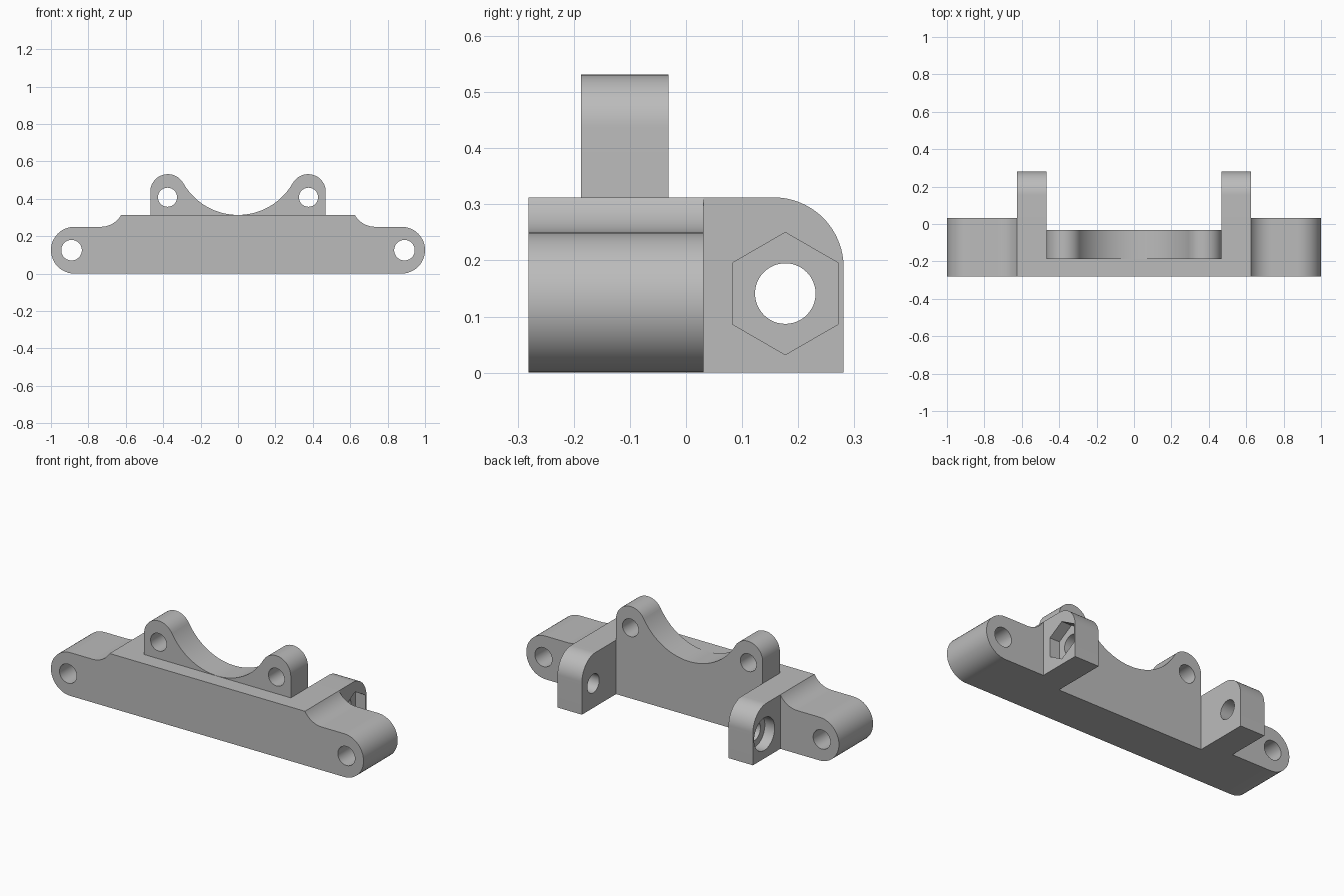
import bpy, bmesh
from math import sin, cos, pi, radians, atan2, degrees, hypot, sqrt
from mathutils import Vector

if "Cube" in bpy.data.objects:
    bpy.data.objects.remove(bpy.data.objects["Cube"])

grey = bpy.data.materials.new("plain grey")
grey.use_nodes = True
grey.diffuse_color = (0.5, 0.5, 0.5, 1)
grey.node_tree.nodes["Principled BSDF"].inputs["Base Color"].default_value = (0.5, 0.5, 0.5, 1)


def arc(cx, cz, r, start, end, steps=24):
    """Points along an arc, angles in degrees."""
    angles = [radians(start + (end - start) * i / steps) for i in range(steps + 1)]
    return [(cx + r * cos(a), cz + r * sin(a)) for a in angles]


def ring(cx, cz, r, sides=48):
    """Closed polygon with a corner at the top."""
    return arc(cx, cz, r, 90, 450, sides)[:-1]


def extrude(name, profile, axis, start, end):
    """Prism of a profile (across, up) along x or y."""
    def place(p, d):
        return Vector((p[0], d, p[1]) if axis == "y" else (d, p[0], p[1]))
    bm = bmesh.new()
    face = bm.faces.new([bm.verts.new(place(p, start)) for p in profile])
    out = bmesh.ops.extrude_face_region(bm, geom=[face])
    verts = [v for v in out["geom"] if isinstance(v, bmesh.types.BMVert)]
    bmesh.ops.translate(bm, verts=verts, vec=place((0, 0), end - start))
    bmesh.ops.recalc_face_normals(bm, faces=bm.faces)
    mesh = bpy.data.meshes.new(name)
    bm.to_mesh(mesh)
    bm.free()
    mesh.materials.append(grey)
    obj = bpy.data.objects.new(name, mesh)
    bpy.context.collection.objects.link(obj)
    return obj


def cut(obj, cutter):
    """Subtract the cutter and discard it."""
    mod = obj.modifiers.new("cut", "BOOLEAN")
    mod.operation, mod.solver, mod.object = "DIFFERENCE", "EXACT", cutter
    bpy.context.view_layer.objects.active = obj
    bpy.ops.object.modifier_apply(modifier=mod.name)
    bpy.data.objects.remove(cutter)


def mirrored(half):
    """Right half running to the centre line, completed on the left."""
    return half + [(-x, z) for x, z in reversed(half) if x > 1e-5]


FRONT, BACK, MID = -0.281, 0.031, -0.031
TOP, ARM, INNER, OUTER = 0.3125, 0.125, 0.469, 0.625

# Base bar: round ends, concave steps up to the raised middle
fillet = 0.125
dx = sqrt(fillet ** 2 - (fillet - (TOP - 2 * ARM)) ** 2)
step_x = OUTER + dx
step_end = -90 - degrees(atan2(dx, fillet - (TOP - 2 * ARM)))
half = arc(1 - ARM, ARM, ARM, -90, 90) + arc(step_x, 2 * ARM + fillet, fillet, -90, step_end, 12)
base = extrude("base_bar", mirrored(half), "y", FRONT, BACK)
notch = [(-INNER, -1), (INNER, -1), (INNER, 1), (-INNER, 1)]
cut(base, extrude("notch_cutter", notch, "y", MID, 1))
for side in (-1, 1):
    cut(base, extrude("hole_cutter", ring(side * 0.89, ARM, 0.055), "y", -1, 1))

# Cradle: two rounded ears blending into a wide saddle curve
ear_x, ear_z, ear_r = 0.375, 0.4375, 0.094
drop = ear_z - TOP
saddle_r = (ear_x ** 2 + drop ** 2 - ear_r ** 2) / (2 * (ear_r + drop))
saddle_z = TOP + saddle_r
tangent = degrees(atan2(saddle_z - ear_z, ear_x))
half = [(INNER, TOP)] + arc(ear_x, ear_z, ear_r, 0, 180 - tangent)
half += arc(0, saddle_z + 0.001, saddle_r, -tangent, -90, 32)
cradle = extrude("cradle", mirrored(half), "y", -0.1875, MID)
for side in (-1, 1):
    cut(cradle, extrude("hole_cutter", ring(side * 0.377, 0.408, 0.051), "y", -1, 1))

# Rear lugs: cross hole, with a hex pocket on one and a round pocket on the other
lug_profile = [(BACK, 0), (0.281, 0)] + arc(0.156, TOP - 0.125, 0.125, 0, 90) + [(BACK, TOP)]
lugs = []
for name, side, sides, radius in (("left_lug", 1, 6, 0.109), ("right_lug", -1, 48, 0.094)):
    lug = extrude(name, lug_profile, "x", side * INNER, side * OUTER)
    cut(lug, extrude("hole_cutter", ring(0.177, 0.141, 0.054), "x", -1, 1))
    cut(lug, extrude("pocket_cutter", ring(0.177, 0.141, radius, sides), "x",
                     side * (OUTER - 0.0625), side))
    lugs.append(lug)

# Smooth the curved faces, keep the edges crisp
bpy.ops.object.select_all(action="DESELECT")
for obj in [base, cradle] + lugs:
    obj.select_set(True)
bpy.context.view_layer.objects.active = base
bpy.ops.object.shade_smooth_by_angle(angle=radians(30))
